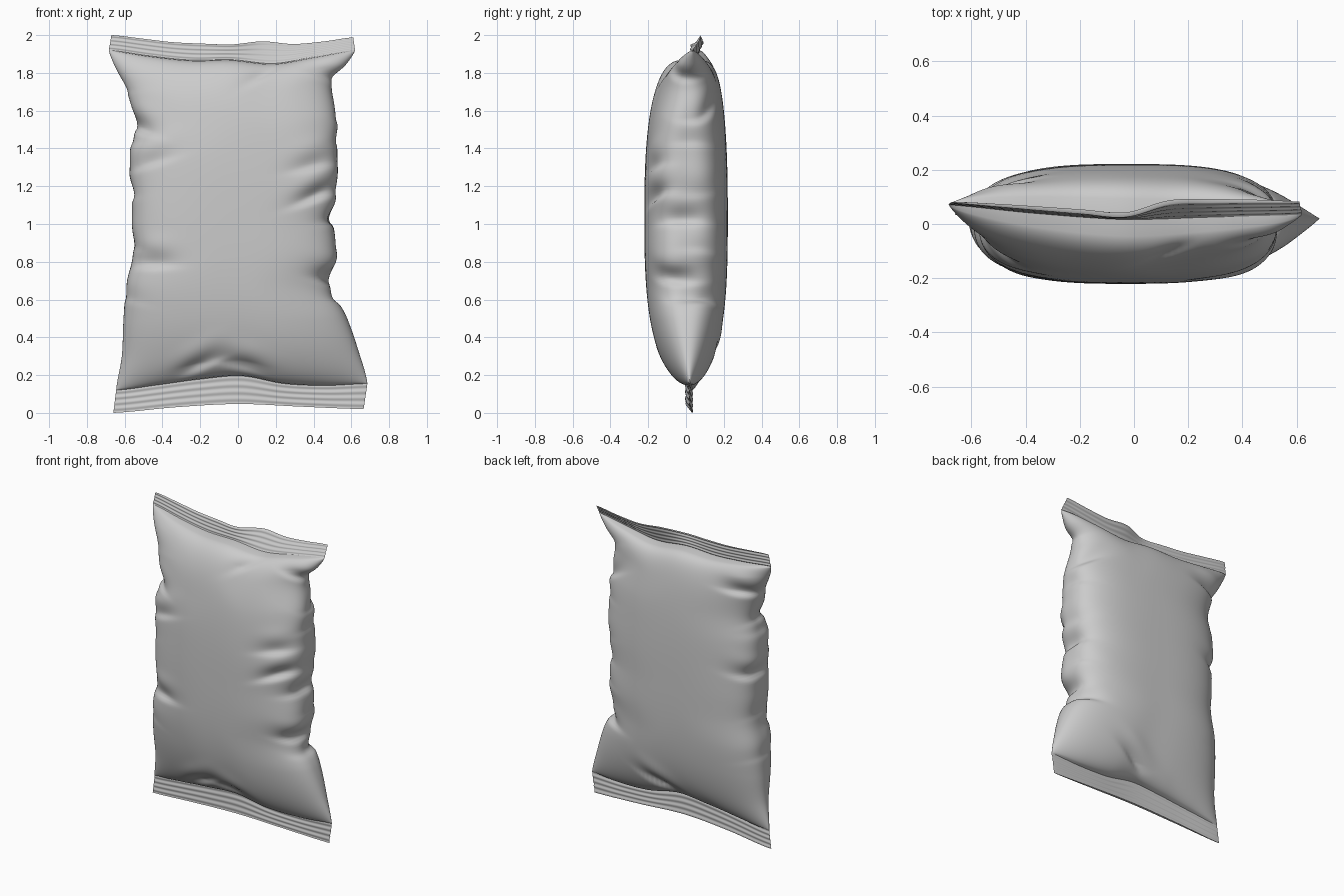
import bpy, bmesh, math, random
from math import pi, sin, cos, exp

if "Cube" in bpy.data.objects:
    bpy.data.objects.remove(bpy.data.objects["Cube"])

AROUND, ROWS = 160, 160
random.seed(4)


def curve(*vals):
    """Smooth curve through evenly spaced values, parameter 0 to 1."""
    n = len(vals) - 1

    def f(t):
        t = min(max(t, 0), 1) * n
        i = min(int(t), n - 1)
        t -= i
        a, b = vals[i], vals[i + 1]
        ma = (b - vals[max(i - 1, 0)]) / 2
        mb = (vals[min(i + 2, n)] - a) / 2
        return (a * (2*t**3 - 3*t*t + 1) + b * (3*t*t - 2*t**3)
                + ma * (t**3 - 2*t*t + t) + mb * (t**3 - t*t))
    return f


# Side outlines, bottom seal to top seal
left = curve(-.645, -.615, -.607, -.593, -.557, -.56, -.564, -.572, -.545, -.605, -.684)
right = curve(.685, .637, .575, .49, .522, .5, .524, .526, .524, .498, .62)

# Wavy seal edges, left to right
bottom_low = curve(0, .03, .047, .033, .02)
bottom_high = curve(.12, .148, .178, .195, .155, .145, .155)
bottom_y = curve(.035, .015, .005, .015, .02)
top_low = curve(1.92, 1.89, 1.868, 1.87, 1.85, 1.885, 1.92)
top_high = curve(2, 1.982, 1.963, 1.955, 1.951, 1.967, 1.953, 1.966, 1.988)
top_y = curve(.072, .045, .025, .032, .035)
top_lip_y = curve(.08, .07, .058, .046, .035, .08, .085, .085, .082)


def ring_point(k, n):
    """Unit superellipse point: position across, position through."""
    c, s = cos(2 * pi * k / AROUND), sin(2 * pi * k / AROUND)
    return math.copysign(abs(c) ** (2 / n), c), math.copysign(abs(s) ** (2 / n), s)


def body_point(k, t):
    t = .4 * t + .3 * (1 - cos(pi * t))        # denser rows near the seals
    s, d = ring_point(k, 1.7 + 1.25 * sin(pi * t) ** .8)
    u = (s + 1) / 2
    puff = max(0, 1 - abs(2 * t - 1) ** 2.7) ** (.46 - .17 * t)
    x = left(t) * (1 - u) + right(t) * u
    y = bottom_y(u) * (1 - t) ** 5 + top_y(u) * t ** 8 + d * (.008 + .213 * puff)
    return x, y, bottom_high(u) * (1 - t) + top_low(u) * t


def seal_point(low, high, y_low, y_high, ends_low, ends_high):
    def f(k, t):
        def mix(a, b, w):
            return a * (1 - w) + b * w
        s, d = ring_point(k, 1.7)
        u = (s + 1) / 2
        x = mix(mix(*ends_low, u), mix(*ends_high, u), t)
        y = mix(y_low(u), y_high(u), t) + .002 * sin(8 * pi * t) + .008 * d
        return x, y, mix(low(u), high(u), t)
    return f


# Main creases: x, y, z, tilt, depth
creases = [
    (.50, -.02, 1.02, .1, .026), (.50, -.06, .70, -.2, .032), (.50, .10, .61, .2, .028),
    (.50, .10, 1.57, -.5, .022), (.50, -.05, 1.77, -.4, .018),
    (.42, -.18, 1.15, .35, .032), (.40, -.18, 1.31, .2, .018),
    (-.45, -.17, .79, 0, .022), (-.45, -.15, 1.33, .3, .016), (-.53, -.06, 1.51, -.3, .026),
    (-.55, .05, 1.15, .2, .018), (-.50, .12, 1.72, .1, .026),
    (-.22, -.09, .235, .5, .022), (.04, -.08, .235, -.3, .022), (.10, .12, .27, .5, .024),
    (.17, -.12, 1.82, .6, .018),
]
# Smaller gusset creases up both sides
for side in (-1, 1):
    for i in range(4):
        creases.append((side * .54, random.uniform(-.05, .1), .6 + .28 * i,
                        random.uniform(-.3, .3), random.uniform(.006, .012)))


def wrinkle(p):
    total = 0
    for x, y, z, tilt, depth in creases:
        dx, dy = p.x - x, p.y - y
        b = (p.z - z - tilt * dx) / .037
        b *= 1.6 if b < 0 else .7              # steep below, gentle above
        reach = exp(-(dx * dx + dy * dy) / .0144)
        total += depth * reach * (exp(-b * b) - .3 * exp(-(b - 2) ** 2))
    return total


def loft(name, point, rows, cap=False, wrinkled=False):
    bm = bmesh.new()
    rings = [[bm.verts.new(point(k, r / rows)) for k in range(AROUND)] for r in range(rows + 1)]
    for a, b in zip(rings, rings[1:]):
        for k in range(AROUND):
            j = (k + 1) % AROUND
            bm.faces.new((a[k], a[j], b[j], b[k]))
    if cap:
        # strips across the thickness close both ends
        for ring, flip in ((rings[0], True), (rings[-1], False)):
            for k in range(AROUND // 2):
                q = list(dict.fromkeys((ring[k], ring[k + 1], ring[AROUND - k - 1], ring[-k])))
                bm.faces.new(q[::-1] if flip else q)
    bm.normal_update()
    if wrinkled:
        moves = []
        for r, ring in enumerate(rings):
            fade = min(1, 12 * r / rows, 12 * (1 - r / rows))
            moves += [(v, v.normal * (-wrinkle(v.co) * fade)) for v in ring]
        for v, move in moves:
            v.co += move
    mesh = bpy.data.meshes.new(name)
    bm.to_mesh(mesh)
    bm.free()
    ob = bpy.data.objects.new(name, mesh)
    bpy.context.collection.objects.link(ob)
    bpy.ops.object.select_all(action='DESELECT')
    ob.select_set(True)
    bpy.context.view_layer.objects.active = ob
    bpy.ops.object.shade_smooth_by_angle(angle=math.radians(60))


# Inflated pouch
loft("pouch_body", body_point, ROWS, wrinkled=True)

# Crimped seals
loft("bottom_seal", seal_point(bottom_low, bottom_high, bottom_y, bottom_y,
                               (-.66, .665), (-.645, .685)), 32, cap=True)
loft("top_seal", seal_point(top_low, top_high, top_y, top_lip_y,
                            (-.684, .62), (-.67, .61)), 32, cap=True)
